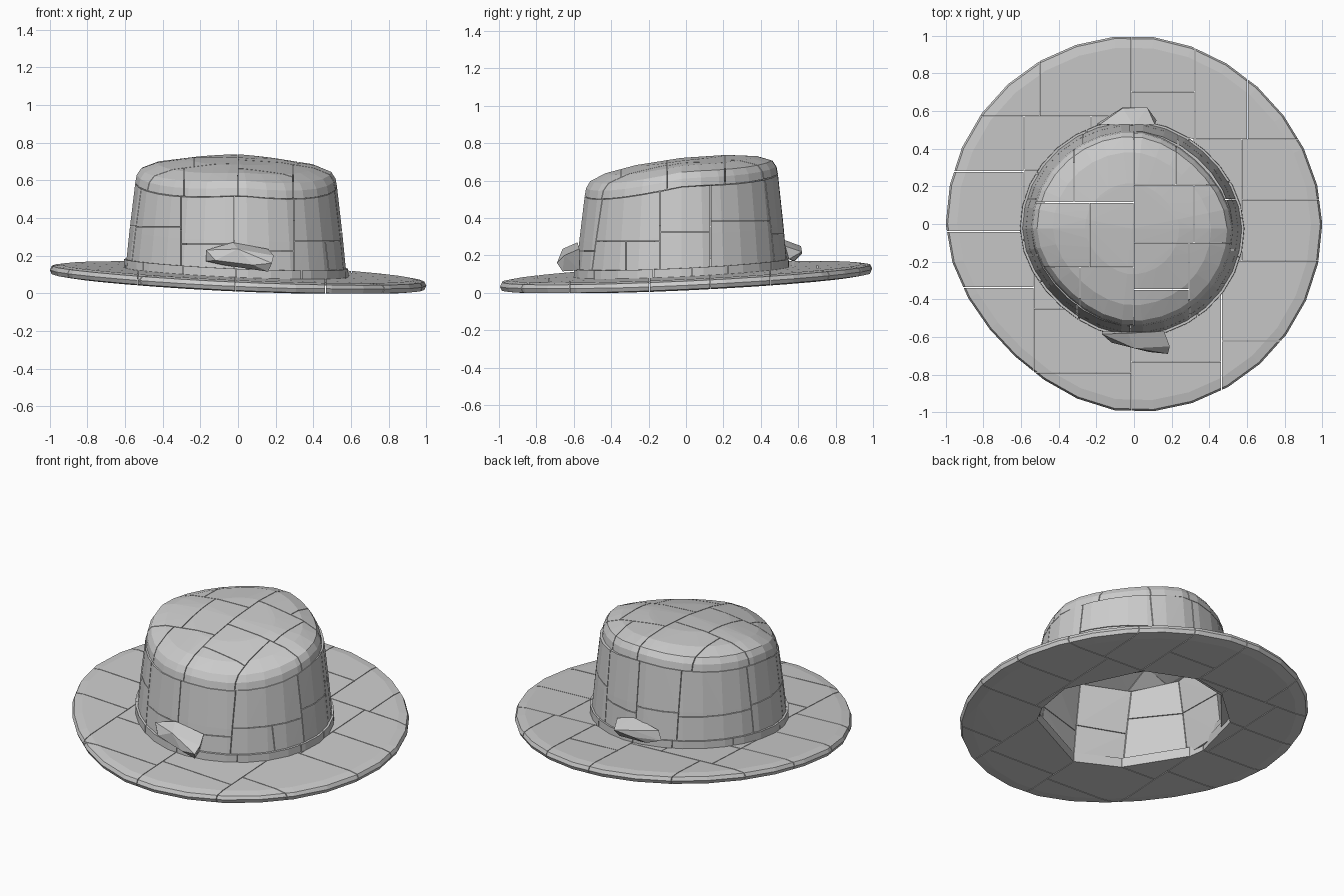
import bpy, bmesh, math, random
from mathutils import Vector

if "Cube" in bpy.data.objects:
    bpy.data.objects.remove(bpy.data.objects["Cube"])

random.seed(7)
SEGS = 30
GAP = 0.002
CX, CY, SQUASH = -0.01, -0.025, 0.97   # crown centre and depth factor


def brim_z(x, y):
    return 0.052 - 0.042 * x + 0.046 * y


def crown_z(x, y):
    return 0.624 - 0.018 * x + 0.112 * y - 0.18 * abs(x * y)


def pinch(a, back, front):
    """Flatten the outline along the x = y diagonal, back right and front left."""
    amount = back if math.sin(a) > 0 else front
    return 1 - amount * max(0.0, math.sin(2 * a)) ** 1.5


def revolve(profile, place, squeeze):
    """Spin a closed profile of (r, h) pairs; place(x, y, h) gives the point."""
    bm = bmesh.new()
    rings = []
    for i in range(SEGS):
        a = math.tau * i / SEGS
        k = pinch(a, *squeeze)
        rings.append([bm.verts.new(place(k * r * math.cos(a), k * r * math.sin(a), h))
                      for r, h in profile])
    n = len(profile)
    for i in range(SEGS):
        a, b = rings[i], rings[(i + 1) % SEGS]
        for j in range(n):
            k = (j + 1) % n
            bm.faces.new((a[j], b[j], b[k], a[k]))
    bmesh.ops.remove_doubles(bm, verts=bm.verts, dist=1e-4)
    return bm


def split(bm, limit, jitter=0.02):
    """Cut across the longest side until every piece is small enough."""
    cos = [v.co for v in bm.verts]
    lo = [min(c[i] for c in cos) for i in range(3)]
    hi = [max(c[i] for c in cos) for i in range(3)]
    axis = max(range(3), key=lambda i: hi[i] - lo[i])
    size = hi[axis] - lo[axis]
    if size < limit:
        return [bm]
    cut = lo[axis] + size * (0.5 + random.uniform(-jitter, jitter))
    out = []
    for sign in (1, -1):
        half = bm.copy()
        co, no = Vector(), Vector()
        co[axis] = cut + sign * GAP
        no[axis] = sign
        bmesh.ops.bisect_plane(half, geom=half.verts[:] + half.edges[:] + half.faces[:],
                               plane_co=co, plane_no=no, clear_inner=True)
        if len(half.verts) > 3:
            out += split(half, limit, 0.14)
    bm.free()
    return out


def build(name, clouds):
    """Make one object out of the convex blocks around each point cloud."""
    verts, faces = [], []
    for cloud in clouds:
        bm = bmesh.new()
        for c in cloud:
            bm.verts.new(c)
        res = bmesh.ops.convex_hull(bm, input=bm.verts)
        junk = {g for g in res["geom_interior"] + res["geom_unused"]
                if isinstance(g, bmesh.types.BMVert)}
        bmesh.ops.delete(bm, geom=list(junk), context='VERTS')
        bmesh.ops.recalc_face_normals(bm, faces=bm.faces)
        bm.verts.index_update()
        base = len(verts)
        verts += [v.co.copy() for v in bm.verts]
        faces += [[base + v.index for v in f.verts] for f in bm.faces]
        bm.free()
    me = bpy.data.meshes.new(name)
    me.from_pydata(verts, [], faces)
    me.update()
    ob = bpy.data.objects.new(name, me)
    bpy.context.collection.objects.link(ob)
    return ob


def panelled(name, profile, place, limit, squeeze):
    pieces = split(revolve(profile, place, squeeze), limit)
    build(name, [[v.co.copy() for v in p.verts] for p in pieces])


# Brim: wide tilted ring with a thin blunt rim
panelled("brim",
         [(0.56, 0.0), (0.93, 0.0), (0.99, 0.008), (1.0, 0.03),
          (0.99, 0.052), (0.94, 0.06), (0.56, 0.06)],
         lambda x, y, h: (x, y, max(brim_z(x, y) + h, 0.0 if h < 0.01 else h * 0.8)),
         0.52, (0.02, 0.055))


# Crown wall: h runs from the brim (0) to the seam under the crown top (1)
def wall_point(x, y, h):
    x, y = x + CX, y * SQUASH + CY
    z0 = brim_z(x, y) + 0.03
    return (x, y, z0 + h * (crown_z(x, y) - 0.045 - z0))


panelled("crown_wall",
         [(0.59, 0), (0.565, 0.5), (0.536, 1), (0.496, 1), (0.53, 0.5), (0.558, 0)],
         wall_point, 0.36, (0.03, 0.045))


# Crown top: shallow dome with a short skirt, sloping down to the front
def top_point(x, y, h):
    x, y = x + CX, y * SQUASH + CY
    return (x, y, crown_z(x, y) + h)


panelled("crown_top",
         [(0.0, 0.05), (0.3, 0.03), (0.45, 0.0), (0.50, -0.042), (0.536, -0.042),
          (0.528, 0.0), (0.505, 0.035), (0.42, 0.067), (0.25, 0.09), (0.0, 0.1)],
         top_point, 0.42, (0.06, 0.06))

# Low collar where the crown meets the brim
panelled("collar",
         [(0.57, 0.04), (0.597, 0.04), (0.595, 0.105), (0.57, 0.105)],
         lambda x, y, h: (x + CX, y * SQUASH + CY,
                          brim_z(x + CX, y * SQUASH + CY) + h), 0.36, (0.03, 0.045))

# Lumps at the front and back of the crown
build("front_lump", [[
    (-0.17, -0.57, 0.17), (-0.17, -0.585, 0.23), (-0.03, -0.58, 0.27), (0.16, -0.57, 0.235),
    (-0.12, -0.63, 0.175), (0.0, -0.66, 0.235), (0.19, -0.65, 0.20), (0.18, -0.69, 0.16),
    (0.08, -0.68, 0.15), (0.16, -0.66, 0.115), (0.13, -0.57, 0.12), (-0.08, -0.60, 0.15)]])
build("back_lump", [[
    (-0.20, 0.53, 0.19), (-0.18, 0.53, 0.25), (0.0, 0.52, 0.285), (0.11, 0.53, 0.25),
    (0.12, 0.55, 0.18), (-0.06, 0.615, 0.25), (0.07, 0.62, 0.22), (-0.06, 0.62, 0.21),
    (0.06, 0.58, 0.17), (-0.12, 0.57, 0.17)]])
